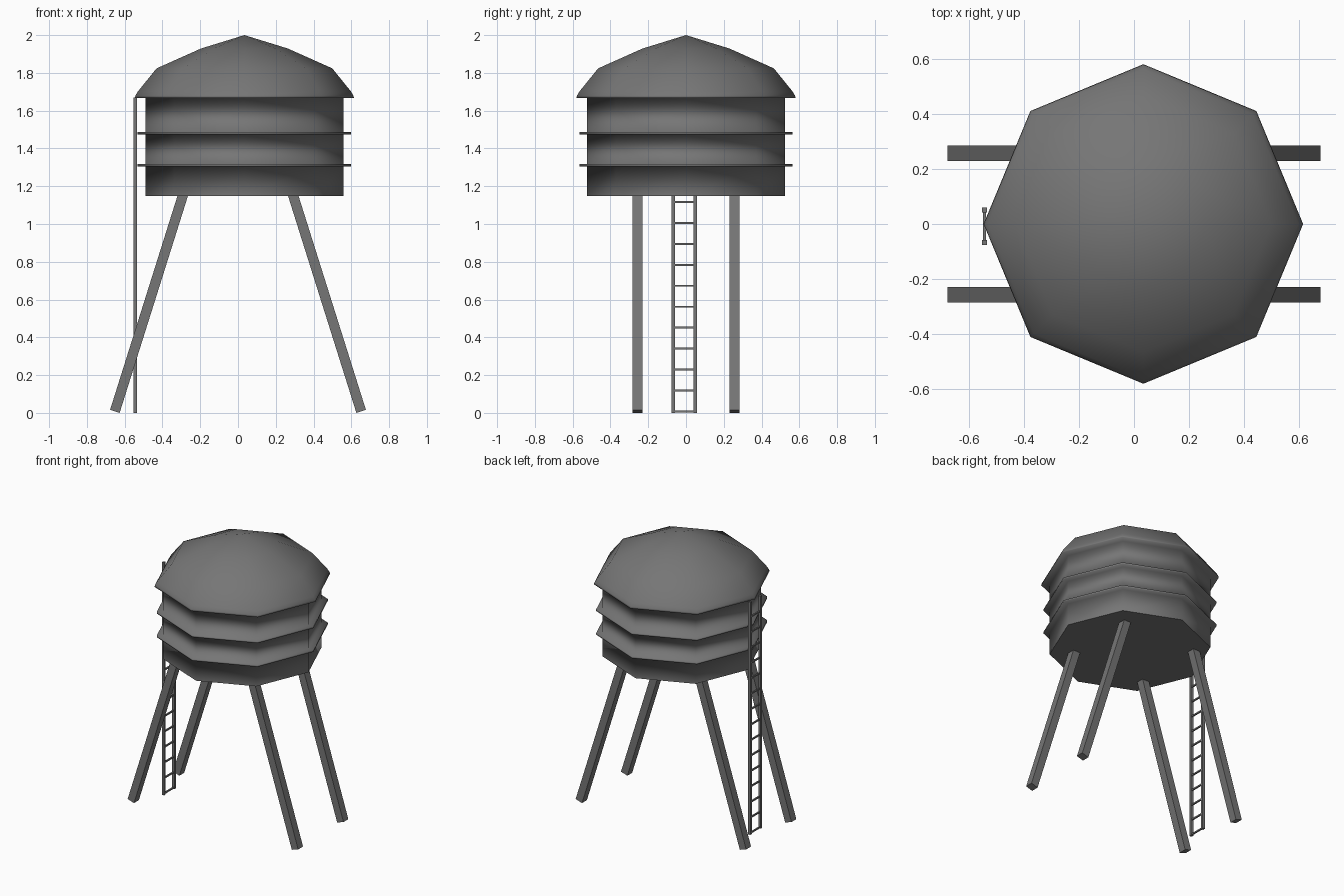
import bpy, bmesh, math
from mathutils import Vector

if "Cube" in bpy.data.objects:
    bpy.data.objects.remove(bpy.data.objects["Cube"])

CX = 0.034  # tank axis is slightly off the leg centre

# Dark grey paint shared by every part
paint = bpy.data.materials.new("dark_grey")
paint.diffuse_color = (0.18, 0.18, 0.18, 1)
paint.use_nodes = True
paint.node_tree.nodes["Principled BSDF"].inputs["Base Color"].default_value = paint.diffuse_color


def finish(name, bm):
    bmesh.ops.recalc_face_normals(bm, faces=bm.faces)
    me = bpy.data.meshes.new(name)
    bm.to_mesh(me)
    bm.free()
    me.materials.append(paint)
    ob = bpy.data.objects.new(name, me)
    bpy.context.collection.objects.link(ob)
    return ob


def lathe(name, profile):
    """Eight-sided turned shape, smooth all over except its flat base."""
    bm = bmesh.new()
    rings = []
    for r, z in profile:
        if r == 0:
            rings.append([bm.verts.new((CX, 0, z))] * 8)
        else:
            rings.append([bm.verts.new((CX + r * math.cos(i * math.pi / 4),
                                        r * math.sin(i * math.pi / 4), z)) for i in range(8)])
    for a, b in zip(rings, rings[1:]):
        for i in range(8):
            j = (i + 1) % 8
            corners = list(dict.fromkeys([a[i], a[j], b[j], b[i]]))
            bm.faces.new(corners).smooth = True
    bm.faces.new(rings[0])
    return finish(name, bm)


def bar(bm, a, b, wx, wy):
    """Square-ended bar between two points, lying in an xz plane."""
    a, b = Vector(a), Vector(b)
    d = (b - a).normalized()
    side = Vector((d.z, 0, -d.x)) * wx / 2
    y = Vector((0, wy / 2, 0))
    lo, hi = [[bm.verts.new(p + s * side + t * y)
               for s, t in ((-1, -1), (1, -1), (1, 1), (-1, 1))] for p in (a, b)]
    bm.faces.new(lo)
    bm.faces.new(hi)
    for i in range(4):
        j = (i + 1) % 4
        bm.faces.new((lo[i], lo[j], hi[j], hi[i]))


# Tank wall with two hoops, running up into the eave and domed roof
profile = [(0.525, 1.147)]
for z in (1.311, 1.481):
    profile += [(0.525, z - 0.006), (0.565, z - 0.006), (0.565, z + 0.006), (0.525, z + 0.006)]
profile += [(0.525, 1.668), (0.58, 1.668), (0.577, 1.68), (0.563, 1.703),
            (0.465, 1.824), (0.23, 1.929), (0, 2.0)]
lathe("tank_and_roof", profile)

# Four splayed legs
for sx, side in ((-1, "left"), (1, "right")):
    for sy, end in ((-1, "front"), (1, "back")):
        bm = bmesh.new()
        bar(bm, (sx * 0.652, sy * 0.257, 0.008), (sx * 0.286, sy * 0.257, 1.17), 0.053, 0.055)
        finish(f"{end}_{side}_leg", bm)

# Ladder: two rails and evenly spaced rungs
bm = bmesh.new()
for y in (-0.067, 0.05):
    bar(bm, (-0.543, y, 0), (-0.543, y, 1.67), 0.018, 0.018)
for i in range(15):
    z = 0.008 + i * 0.1108
    bar(bm, (-0.543, -0.0085, z - 0.005), (-0.543, -0.0085, z + 0.005), 0.01, 0.117)
finish("ladder", bm)
